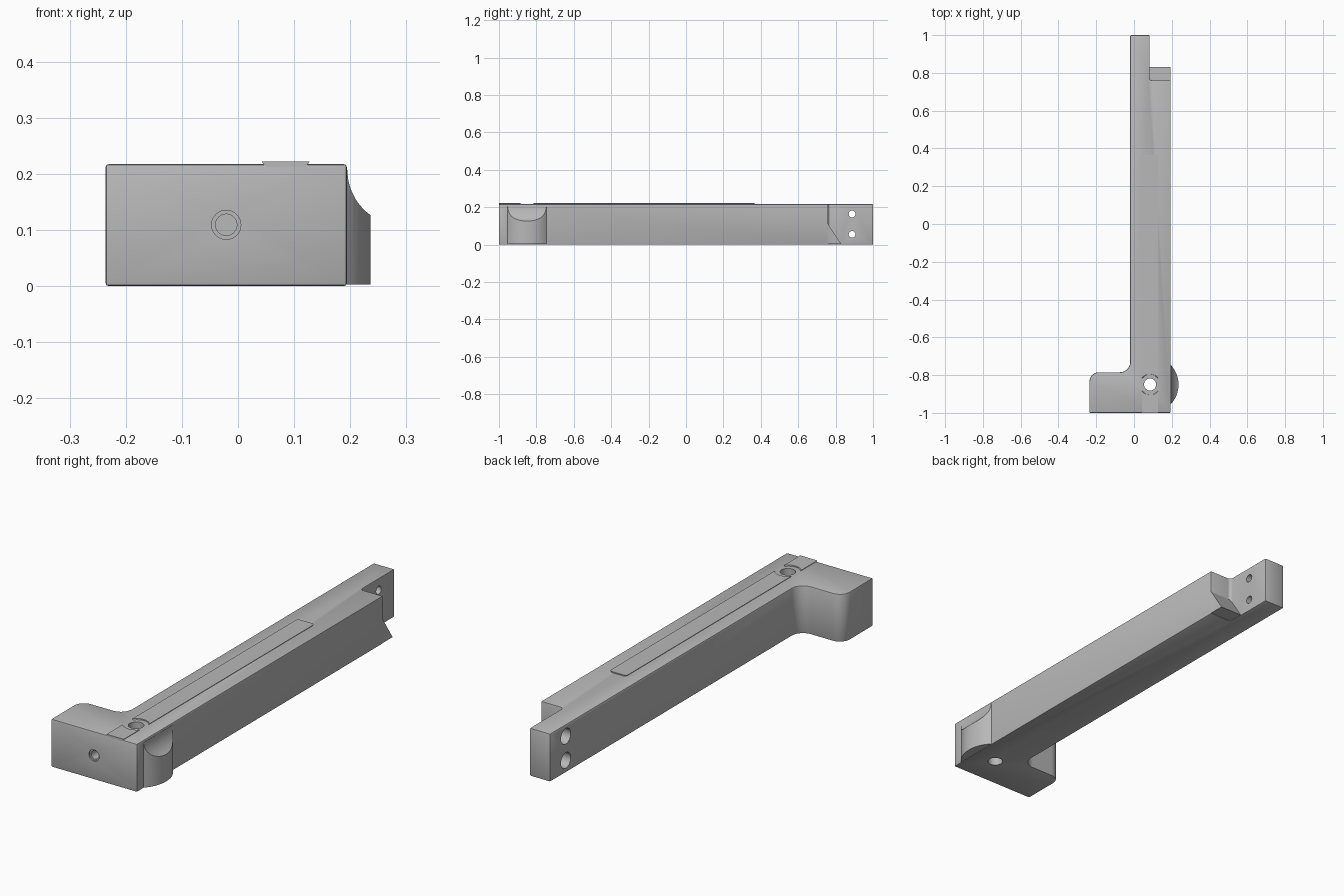
import bpy, bmesh, math
from mathutils import Vector

old = bpy.data.objects.get("Cube")
if old:
    bpy.data.objects.remove(old)

gray = bpy.data.materials.new("satin_gray")
gray.use_nodes = True
gray.diffuse_color = (0.48, 0.48, 0.48, 1)
gray.node_tree.nodes["Principled BSDF"].inputs["Base Color"].default_value = (0.48, 0.48, 0.48, 1)

HOLE = Vector((0.085, -0.85))   # axis shared by the pivot hole, boss and strip ends
TOP = 0.217


def rounded(corners, steps=10):
    """Polygon from (x, y, radius) corners, each replaced by a tangent arc."""
    pts = []
    for i, (x, y, r) in enumerate(corners):
        p = Vector((x, y))
        if r == 0:
            pts.append(p)
            continue
        a = (Vector(corners[i - 1][:2]) - p).normalized()
        b = (Vector(corners[(i + 1) % len(corners)][:2]) - p).normalized()
        # right-angled corners: arc centre lies one radius along both sides
        c = p + (a + b) * r
        for k in range(steps + 1):
            t = math.pi / 2 * k / steps
            pts.append(c - b * r * math.cos(t) - a * r * math.sin(t))
    return pts


def arc(c, r, start, end, steps=16):
    angles = [math.radians(start + (end - start) * k / steps) for k in range(steps + 1)]
    return [Vector((c[0] + r * math.cos(t), c[1] + r * math.sin(t))) for t in angles]


def prism(name, pts, lo, hi, axis="z", bevel=0, taper=None):
    """Extrude a 2D outline along an axis; optional edge rounding or narrowed base."""
    place = {"x": lambda u, v, w: (w, u, v),
             "y": lambda u, v, w: (u, w, v),
             "z": lambda u, v, w: (u, v, w)}[axis]
    bm = bmesh.new()
    base = [bm.verts.new(place(p[0], p[1], lo)) for p in pts]
    top = [bm.verts.new(place(p[0], p[1], hi)) for p in pts]
    bm.faces.new(base)
    bm.faces.new(top)
    for i in range(len(pts)):
        j = (i + 1) % len(pts)
        bm.faces.new((base[i], base[j], top[j], top[i]))
    if taper:
        for v in base:
            v.co.x = HOLE.x + (v.co.x - HOLE.x) * taper
    bmesh.ops.recalc_face_normals(bm, faces=bm.faces)
    if bevel:
        sharp = [e for e in bm.edges if e.calc_face_angle(0) > 0.6]
        bmesh.ops.bevel(bm, geom=sharp, offset=bevel, segments=2, profile=0.5,
                        affect='EDGES', clamp_overlap=False)
    me = bpy.data.meshes.new(name)
    bm.to_mesh(me)
    bm.free()
    me.materials.append(gray)
    ob = bpy.data.objects.new(name, me)
    bpy.context.collection.objects.link(ob)
    return ob


def drill(name, u, v, r, lo, hi, axis):
    return prism(name, arc((u, v), r, 0, 360 * 47 / 48, 47), lo, hi, axis)


def combine(target, tool, operation):
    mod = target.modifiers.new(operation, 'BOOLEAN')
    mod.operation = operation
    mod.solver = 'EXACT'
    mod.object = tool
    bpy.context.view_layer.objects.active = target
    bpy.ops.object.modifier_apply(modifier=mod.name)
    bpy.data.objects.remove(tool)


# Main arm: foot, long bar and thin end tongue
arm = prism("arm", rounded([
    (-0.236, -1, 0), (0.194, -1, 0), (0.194, 0.76, 0), (0.083, 0.76, 0.014),
    (0.083, 1, 0), (-0.02, 1, 0), (-0.02, -0.785, 0.055), (-0.236, -0.785, 0.05)]),
    0, TOP, bevel=0.005)

# Sloped toe beneath the end notch
toe = prism("toe", [(0.74, 0.003), (0.83, 0.003), (0.76, 0.11), (0.74, 0.11)], 0.07, 0.193, "x")
combine(arm, toe, 'UNION')

# Round side boss with a concave scooped top
boss = drill("boss", HOLE.x, HOLE.y, 0.151, 0.003, 0.21, "z")
scoop = [(0.15, -0.02), (0.26, -0.02), (0.26, 0.085)]
scoop += [p for p in arc((0.295, 0.207), 0.1, 235, 180, 14)] + [(0.15, 0.207)]
keep = prism("boss_shape", scoop, -1.1, -0.6, "y")
combine(boss, keep, 'INTERSECT')
combine(arm, boss, 'UNION')

# Pivot hole and blind front hole with a stepped mouth
combine(arm, drill("pivot_hole", HOLE.x, HOLE.y, 0.032, -0.1, 0.3, "z"), 'DIFFERENCE')
combine(arm, drill("front_mouth", -0.021, 0.109, 0.026, -1.1, -0.993, "y"), 'DIFFERENCE')
combine(arm, drill("front_hole", -0.021, 0.109, 0.019, -1.05, -0.86, "y"), 'DIFFERENCE')

# Two counterbored screw holes through the tongue
for z in (0.055, 0.164):
    combine(arm, drill("screw_hole", 0.888, z, 0.018, -0.1, 0.15, "x"), 'DIFFERENCE')
    combine(arm, drill("screw_head", 0.888, z, 0.035, -0.1, 0.025, "x"), 'DIFFERENCE')

# Raised dovetail strips either side of the pivot hole
half, gap = 0.043, 0.055
side = math.degrees(math.acos(half / gap))
ends = rounded([(HOLE.x + half, -0.8, 0), (HOLE.x + half, 0.366, 0.012),
                (HOLE.x - half, 0.366, 0.012), (HOLE.x - half, -0.8, 0)])[1:-1]
long_strip = prism("long_strip", ends + arc(HOLE, gap, 180 - side, side),
                   0.212, 0.222, taper=0.82)
short_strip = prism("short_strip",
                    [(HOLE.x - half, -1), (HOLE.x + half, -1)] +
                    arc(HOLE, gap, -side, side - 180), 0.212, 0.222, taper=0.82)

# Smooth the rounded surfaces while keeping edges crisp
bpy.ops.object.select_all(action='DESELECT')
for ob in (arm, long_strip, short_strip):
    ob.select_set(True)
bpy.context.view_layer.objects.active = arm
bpy.ops.object.shade_smooth_by_angle(angle=math.radians(30))
